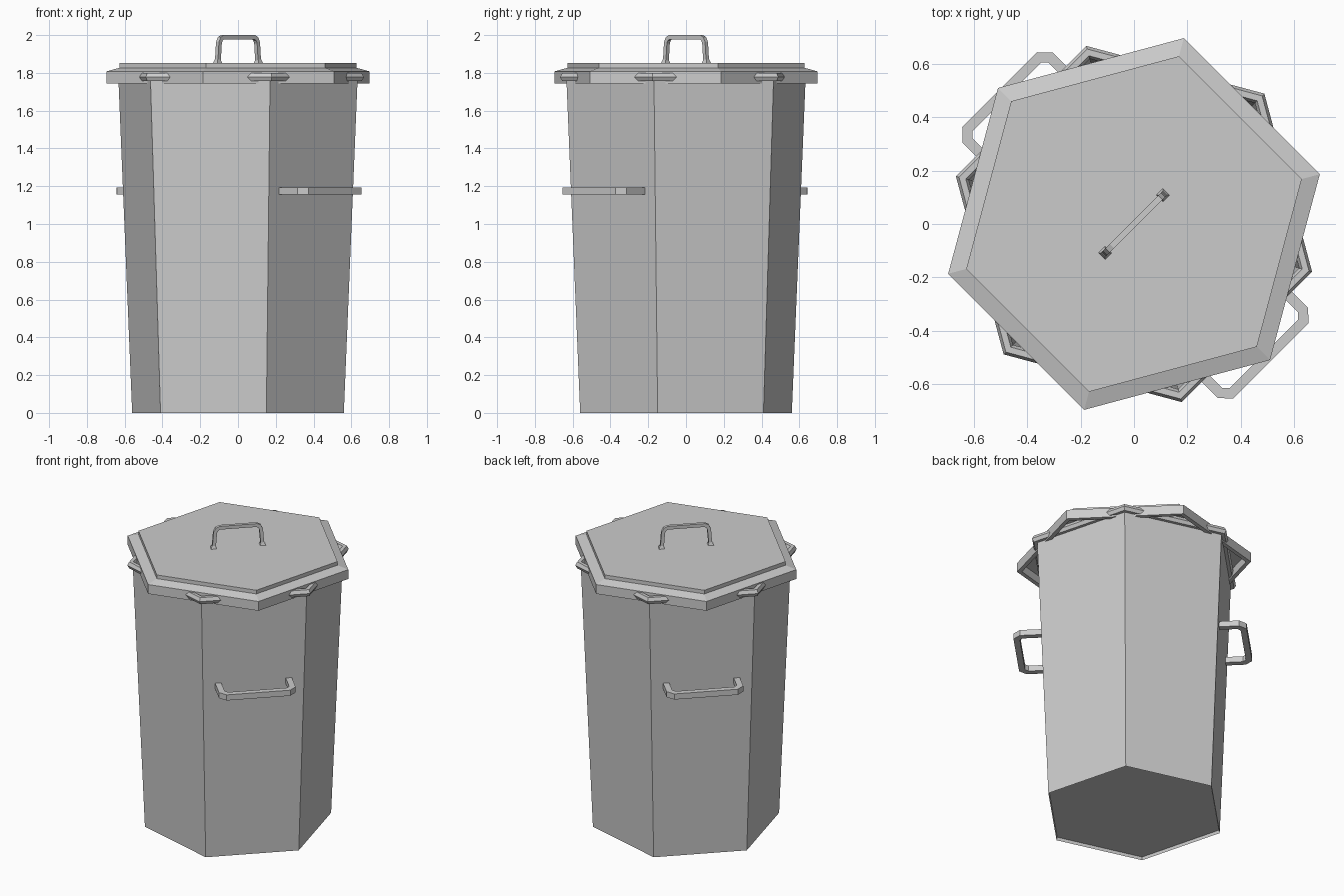
import bpy, bmesh, math
from mathutils import Vector, Matrix

if "Cube" in bpy.data.objects:
    bpy.data.objects.remove(bpy.data.objects["Cube"])


def finish(bm, name):
    bmesh.ops.remove_doubles(bm, verts=bm.verts, dist=1e-5)
    bmesh.ops.recalc_face_normals(bm, faces=bm.faces)
    me = bpy.data.meshes.new(name)
    bm.to_mesh(me)
    bm.free()
    ob = bpy.data.objects.new(name, me)
    bpy.context.collection.objects.link(ob)
    return ob


def hex_lathe(name, profile, start, closed=False):
    """Revolve an (r, z) profile in six flat steps; r = 0 ends become caps."""
    bm = bmesh.new()
    rings = []
    for r, z in profile:
        if r == 0:
            rings.append(None)
            continue
        angs = [math.radians(start + 60 * k) for k in range(6)]
        rings.append([bm.verts.new((r * math.cos(a), r * math.sin(a), z)) for a in angs])
    n = len(rings)
    for i in range(n if closed else n - 1):
        a, b = rings[i], rings[(i + 1) % n]
        if a is None or b is None:
            bm.faces.new(a or b)
            continue
        for k in range(6):
            j = (k + 1) % 6
            bm.faces.new((a[k], a[j], b[j], b[k]))
    return finish(bm, name)


def bar_handle(name, path, width, depth, origin, u, v):
    """Sweep a rectangular section along a planar (u, v) path with mitred corners."""
    bm = bmesh.new()
    u, v, o = Vector(u).normalized(), Vector(v).normalized(), Vector(origin)
    w = u.cross(v)
    pts = [Vector(p) for p in path]
    rings = []
    for i, p in enumerate(pts):
        d0 = (p - pts[i - 1]).normalized() if i else (pts[1] - p).normalized()
        d1 = (pts[i + 1] - p).normalized() if i < len(pts) - 1 else d0
        m = (Vector((-d0.y, d0.x)) + Vector((-d1.y, d1.x))).normalized()
        m *= width / 2 / m.dot(Vector((-d0.y, d0.x)))
        ring = []
        for s, t in ((1, 1), (1, -1), (-1, -1), (-1, 1)):
            q = p + m * s
            ring.append(bm.verts.new(o + u * q.x + v * q.y + w * (t * depth / 2)))
        rings.append(ring)
    for a, b in zip(rings, rings[1:]):
        for k in range(4):
            j = (k + 1) % 4
            bm.faces.new((a[k], a[j], b[j], b[k]))
    bm.faces.new(rings[0])
    bm.faces.new(rings[-1])
    return finish(bm, name)


def mirrored(half):
    return half + [(-x, y) for x, y in reversed(half)]


# tapered body with recessed floor
hex_lathe("bin_body", [(0, 0.02), (0.575, 0.02), (0.58, 0), (0.656, 1.78),
                       (0.645, 1.78), (0.57, 0.035), (0, 0.035)], 45)

# rolled rim around the mouth
hex_lathe("bin_rim", [(0.69, 1.778), (0.678, 1.80), (0.652, 1.80),
                      (0.64, 1.778), (0.652, 1.756), (0.678, 1.756)], 45, closed=True)

# hollow stepped lid, turned against the body
hex_lathe("lid", [(0, 1.852), (0.65, 1.852), (0.65, 1.827), (0.72, 1.808), (0.72, 1.745),
                  (0.69, 1.745), (0.69, 1.80), (0, 1.815)], 15)

# lid handle
bar_handle("lid_handle", mirrored([(0.152, 1.845), (0.143, 1.96), (0.132, 1.981),
                                   (0.115, 1.989)]),
           0.022, 0.022, (0, 0, 0), (1, 1, 0), (0, 0, 1))

# flared feet of the lid handle
for side, label in ((1, "right"), (-1, "left")):
    bm = bmesh.new()
    bmesh.ops.create_cone(bm, cap_ends=True, segments=4, radius1=0.026, radius2=0.015,
                          depth=0.022,
                          matrix=Matrix.Translation((side * 0.108, side * 0.108, 1.861)))
    finish(bm, "lid_handle_foot_" + label)

# carrying handles on two opposite faces
for side, label, shift in ((1, "front", 0), (-1, "back", -0.014)):
    bar_handle("side_handle_" + label,
               mirrored([(0.22, 0.53), (0.22, 0.675 + shift), (0.19, 0.706 + shift)]),
               0.038, 0.038, (0, 0, 1.175), (side, side, 0), (side, -side, 0))
